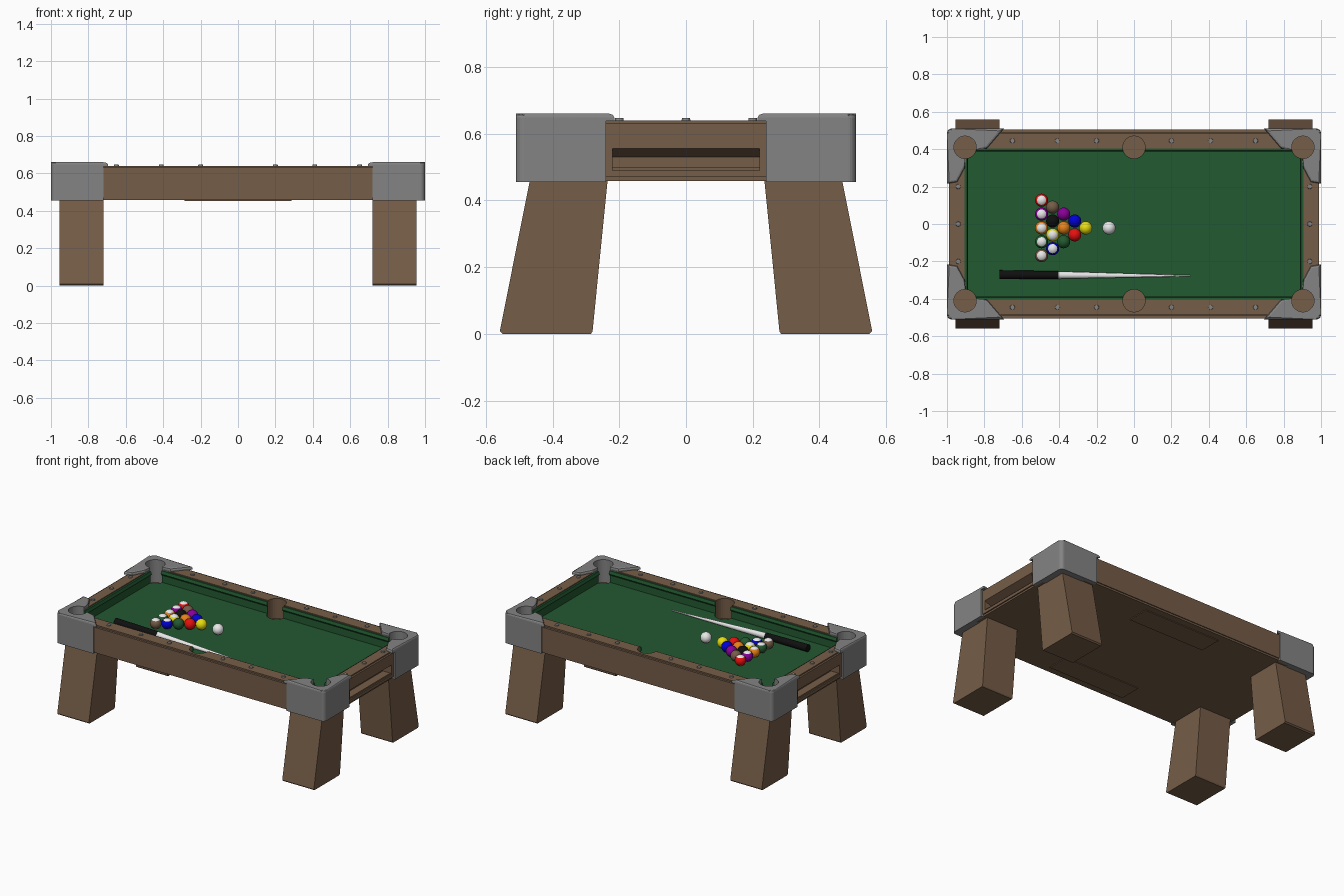
import bpy, bmesh, math
from mathutils import Matrix, Vector

if "Cube" in bpy.data.objects:
    bpy.data.objects.remove(bpy.data.objects["Cube"])


def material(name, r, g, b):
    m = bpy.data.materials.new(name)
    m.use_nodes = True
    m.diffuse_color = (r, g, b, 1)
    bsdf = m.node_tree.nodes["Principled BSDF"]
    bsdf.inputs["Base Color"].default_value = (r, g, b, 1)
    bsdf.inputs["Roughness"].default_value = 0.6
    return m


WOOD = material("brown wood", 0.18, 0.11, 0.065)
METAL = material("grey metal", 0.23, 0.23, 0.23)
FELT = material("green felt", 0.016, 0.1, 0.03)
WHITE = material("white", 0.8, 0.8, 0.8)
BLACK = material("black", 0.005, 0.005, 0.005)
RED = material("red", 0.8, 0.005, 0.005)
YELLOW = material("yellow", 0.8, 0.72, 0.005)
BLUE = material("blue", 0.0, 0.0, 0.7)
PURPLE = material("purple", 0.25, 0.0, 0.32)
ORANGE = material("orange", 0.8, 0.22, 0.01)


def finish(name, bm, *mats):
    bmesh.ops.recalc_face_normals(bm, faces=bm.faces[:])
    mesh = bpy.data.meshes.new(name)
    bm.to_mesh(mesh)
    bm.free()
    for m in mats:
        mesh.materials.append(m)
    ob = bpy.data.objects.new(name, mesh)
    bpy.context.scene.collection.objects.link(ob)
    return ob


def prism(name, pts, axis, lo, hi, mat, bevel_top=0):
    """Extrude a 2D outline along x, y or z."""
    place = {"x": lambda p, t: (t, p[0], p[1]),
             "y": lambda p, t: (p[0], t, p[1]),
             "z": lambda p, t: (p[0], p[1], t)}[axis]
    bm = bmesh.new()
    a = [bm.verts.new(place(p, lo)) for p in pts]
    b = [bm.verts.new(place(p, hi)) for p in pts]
    bm.faces.new(a)
    top = bm.faces.new(b)
    for i in range(len(pts)):
        j = (i + 1) % len(pts)
        bm.faces.new((a[i], a[j], b[j], b[i]))
    if bevel_top:
        bmesh.ops.bevel(bm, geom=list(top.edges), offset=bevel_top,
                        segments=2, profile=0.5, affect="EDGES")
    return finish(name, bm, mat)


def box(name, x0, x1, y0, y1, z0, z1, mat):
    return prism(name, [(x0, y0), (x1, y0), (x1, y1), (x0, y1)], "z", z0, z1, mat)


def rod(name, start, end, r0, r1, mat, sides=24):
    a, b = Vector(start), Vector(end)
    bm = bmesh.new()
    turn = (b - a).to_track_quat("Z", "Y").to_matrix().to_4x4()
    bmesh.ops.create_cone(bm, cap_ends=True, segments=sides, radius1=r0, radius2=r1,
                          depth=(b - a).length,
                          matrix=Matrix.Translation((a + b) / 2) @ turn)
    return finish(name, bm, mat)


def smooth(ob):
    bpy.ops.object.select_all(action="DESELECT")
    ob.select_set(True)
    bpy.context.view_layer.objects.active = ob
    bpy.ops.object.shade_smooth_by_angle(angle=math.radians(35))


def cut(ob, cutters):
    """Subtract the cutters and keep the result as plain mesh."""
    for c in cutters:
        mod = ob.modifiers.new("cut", "BOOLEAN")
        mod.operation, mod.solver, mod.object = "DIFFERENCE", "EXACT", c
    graph = bpy.context.evaluated_depsgraph_get()
    mesh = bpy.data.meshes.new_from_object(ob.evaluated_get(graph))
    ob.modifiers.clear()
    ob.data = mesh


SIGNS = (1, -1)
RAIL, FLOOR, BED = 0.64, 0.503, 0.555

# Base board, pocket underside plates and felt bed
box("base_board", -0.98, 0.98, -0.498, 0.498, 0.458, 0.5, WOOD)
bed = box("felt_bed", -0.905, 0.905, -0.405, 0.405, 0.49, BED, FELT)
pocketed = [bed]

# Cushion profile: distance from centre line, height
nose = [(0.41, 0.55), (0.398, 0.55), (0.398, 0.6), (0.388, 0.615), (0.394, 0.634), (0.41, 0.634)]

for s in SIGNS:
    side = "back" if s > 0 else "front"
    end = "left" if s > 0 else "right"
    ys = lambda *v: sorted(s * k for k in v)
    box(side + "_underside_plate", -0.285, 0.285, *ys(0.3, 0.45), 0.453, 0.459, WOOD)
    # Long side: rail, fascia and cushion
    pocketed.append(box(side + "_rail", -0.8, 0.8, *ys(0.405, 0.487), 0.47, RAIL, WOOD))
    box(side + "_fascia", -0.73, 0.73, *ys(0.49, 0.504), 0.47, 0.632, WOOD)
    pocketed.append(prism(side + "_cushion", [(s * p, z) for p, z in nose],
                          "x", -0.9, 0.9, FELT))
    # Short end: rail, fascia and cushion, with the ball return recess
    rail = box(end + "_end_rail", *ys(0.905, 0.976), -0.31, 0.31, 0.47, RAIL, WOOD)
    fascia = box(end + "_end_fascia", *ys(0.976, 0.988), -0.25, 0.25, 0.47, 0.632, WOOD)
    recess = prism("recess_cutter", [(s * 0.925, 0.49), (s * 1.05, 0.49), (s * 1.05, 0.556),
                                     (s * 0.988, 0.556), (s * 0.925, 0.53)],
                   "y", -0.22, 0.22, WOOD)
    cut(rail, [recess])
    cut(fascia, [recess])
    bpy.data.objects.remove(recess)
    pocketed.append(prism(end + "_end_cushion", [(s * (p + 0.5), z) for p, z in nose],
                          "y", -0.4, 0.4, FELT))
    # Sights on the rails
    for x in (0.2, 0.41, 0.65):
        for t in SIGNS:
            rod(side + "_sight", (t * x, s * 0.445, 0.635), (t * x, s * 0.445, 0.647),
                0.014, 0.012, METAL, 12)
    for y in (-0.2, 0, 0.2):
        rod(end + "_sight", (s * 0.94, y, 0.635), (s * 0.94, y, 0.647), 0.014, 0.012, METAL, 12)

# Corners and legs
round_corner = [(0.975 + 0.025 * math.sin(math.radians(a)), 0.485 + 0.025 * math.cos(math.radians(a)))
                for a in range(0, 91, 15)]
skirt = [(0.72, 0.51)] + round_corner + [(1, 0.24), (0.977, 0.24), (0.977, 0.31), (0.9, 0.31),
                                         (0.9, 0.4), (0.8, 0.4), (0.8, 0.487), (0.72, 0.487)]
cap = [(0.695, 0.51)] + round_corner + [(1, 0.215), (0.945, 0.225), (0.905, 0.3),
                                        (0.9, 0.4), (0.785, 0.405)]
leg = [(0.235, 0.46), (0.28, 0.008), (0.285, 0), (0.55, 0), (0.558, 0.008), (0.468, 0.46)]
for sx in SIGNS:
    for sy in SIGNS:
        tag = ("back_" if sy > 0 else "front_") + ("left_" if sx > 0 else "right_")
        flip = lambda pts: [(sx * x, sy * y) for x, y in pts]
        pocketed.append(prism(tag + "corner_skirt", flip(skirt), "z", 0.455, 0.639, METAL))
        pocketed.append(prism(tag + "corner_cap", flip(cap), "z", 0.638, 0.66, METAL, 0.012))
        prism(tag + "leg", [(sy * y, z) for y, z in leg], "x",
              *sorted((sx * 0.72, sx * 0.955)), WOOD)

# Pocket holes and their wooden floors
holes = []
for px in (-0.903, 0, 0.903):
    for py in (-0.41, 0.41):
        holes.append(rod("pocket_cutter", (px, py, FLOOR), (px, py, 0.8), 0.06, 0.06, FELT, 32))
        rod("pocket_floor", (px, py, FLOOR - 0.002), (px, py, FLOOR + 0.003), 0.0598, 0.0598, WOOD, 32)
for ob in pocketed:
    cut(ob, holes)
for h in holes:
    bpy.data.objects.remove(h)

# Balls
R = 0.035


def ball(name, x, y, colour, striped=False):
    bm = bmesh.new()
    bmesh.ops.create_uvsphere(bm, u_segments=24, v_segments=16, radius=R)
    for f in bm.faces:
        f.smooth = True
        if striped and abs(f.calc_center_median().z) > 0.74 * R:
            f.material_index = 1
    ob = finish(name, bm, colour, WHITE)
    ob.location = (x, y, BED + R)


# Racked rows from the apex, each listed from the back
rack = [[(YELLOW, 0)],
        [(BLUE, 0), (RED, 0)],
        [(PURPLE, 0), (ORANGE, 0), (FELT, 0)],
        [(WOOD, 0), (BLACK, 0), (YELLOW, 1), (BLUE, 1)],
        [(RED, 1), (PURPLE, 1), (ORANGE, 1), (FELT, 1), (WOOD, 1)]]
for i, row in enumerate(rack):
    for j, (colour, striped) in enumerate(row):
        kind = "striped_ball" if striped else "solid_ball"
        ball(kind, -0.258 - 0.059 * i, -0.021 + 0.074 * (i / 2 - j), colour, striped)
ball("cue_ball", -0.134, -0.021, WHITE)

# Cue stick lying on the felt
joint = (-0.405, -0.273, BED + 0.021)
smooth(rod("cue_handle", (-0.72, -0.271, BED + 0.024), joint, 0.024, 0.021, BLACK, 16))
smooth(rod("cue_shaft", joint, (0.3, -0.277, BED + 0.004), 0.02, 0.003, WHITE, 16))
